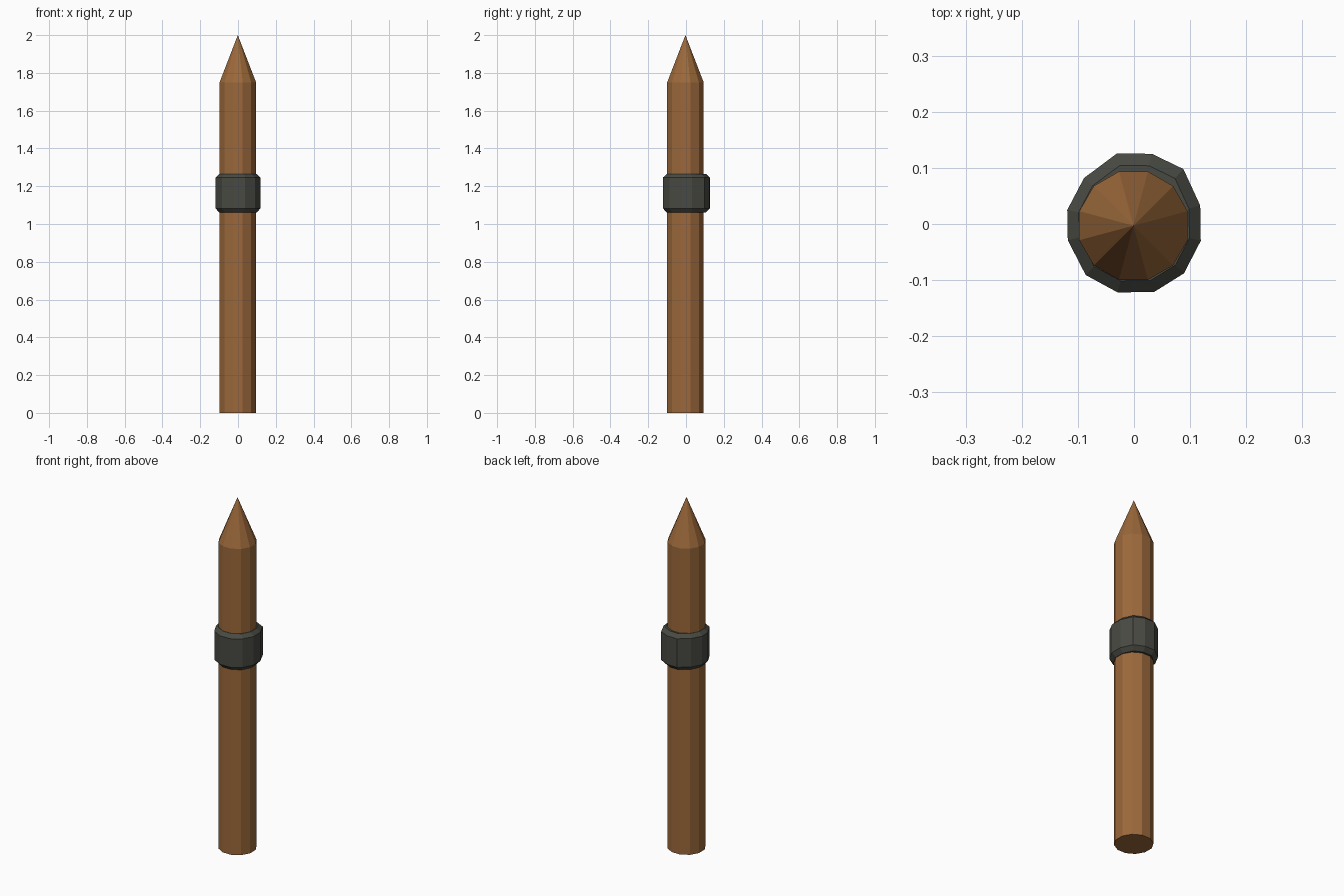
import bpy, bmesh, math

if "Cube" in bpy.data.objects:
    bpy.data.objects.remove(bpy.data.objects["Cube"])

def material(name, color):
    m = bpy.data.materials.new(name)
    m.diffuse_color = (*color, 1)
    m.use_nodes = True
    m.node_tree.nodes["Principled BSDF"].inputs["Base Color"].default_value = m.diffuse_color
    return m

def loft(name, rings, mat, tip=None):
    """Skin stacked rings of points; cap the bottom, close the top with a tip or cap."""
    bm = bmesh.new()
    loops = [[bm.verts.new(p) for p in ring] for ring in rings]
    n = len(loops[0])
    for a, b in zip(loops, loops[1:]):
        for i in range(n):
            j = (i + 1) % n
            bm.faces.new((a[i], a[j], b[j], b[i]))
    bm.faces.new(loops[0][::-1])
    if tip:
        t = bm.verts.new(tip)
        for i in range(n):
            bm.faces.new((loops[-1][i], loops[-1][(i + 1) % n], t))
    else:
        bm.faces.new(loops[-1])
    bmesh.ops.recalc_face_normals(bm, faces=bm.faces)
    me = bpy.data.meshes.new(name)
    bm.to_mesh(me)
    bm.free()
    me.materials.append(mat)
    ob = bpy.data.objects.new(name, me)
    bpy.context.collection.objects.link(ob)
    return ob

wood = material("wood", (0.33, 0.14, 0.043))
iron = material("dark_iron", (0.065, 0.068, 0.055))

# Twelve-sided stake with a sharpened tip
cx, cy, r = -0.001, -0.003, 0.1
def circle(z):
    return [(cx + r * math.cos(math.radians(15 + 30 * i)),
             cy + r * math.sin(math.radians(15 + 30 * i)), z) for i in range(12)]
loft("stake", [circle(0), circle(1.75)], wood, tip=(cx, cy, 2.0))

# Slightly uneven hammered band with bevelled rims
outline = [(.118, .033), (.088, .098), (.032, .125), (-.030, .126), (-.089, .082), (-.119, .025),
           (-.118, -.029), (-.086, -.091), (-.029, -.122), (.036, -.121), (.089, -.088), (.119, -.030)]
def band_ring(scale, z):
    return [(x * scale, y * scale, z) for x, y in outline]
loft("band", [band_ring(0.83, 1.06), band_ring(1, 1.083),
              band_ring(1, 1.246), band_ring(0.83, 1.266)], iron)
